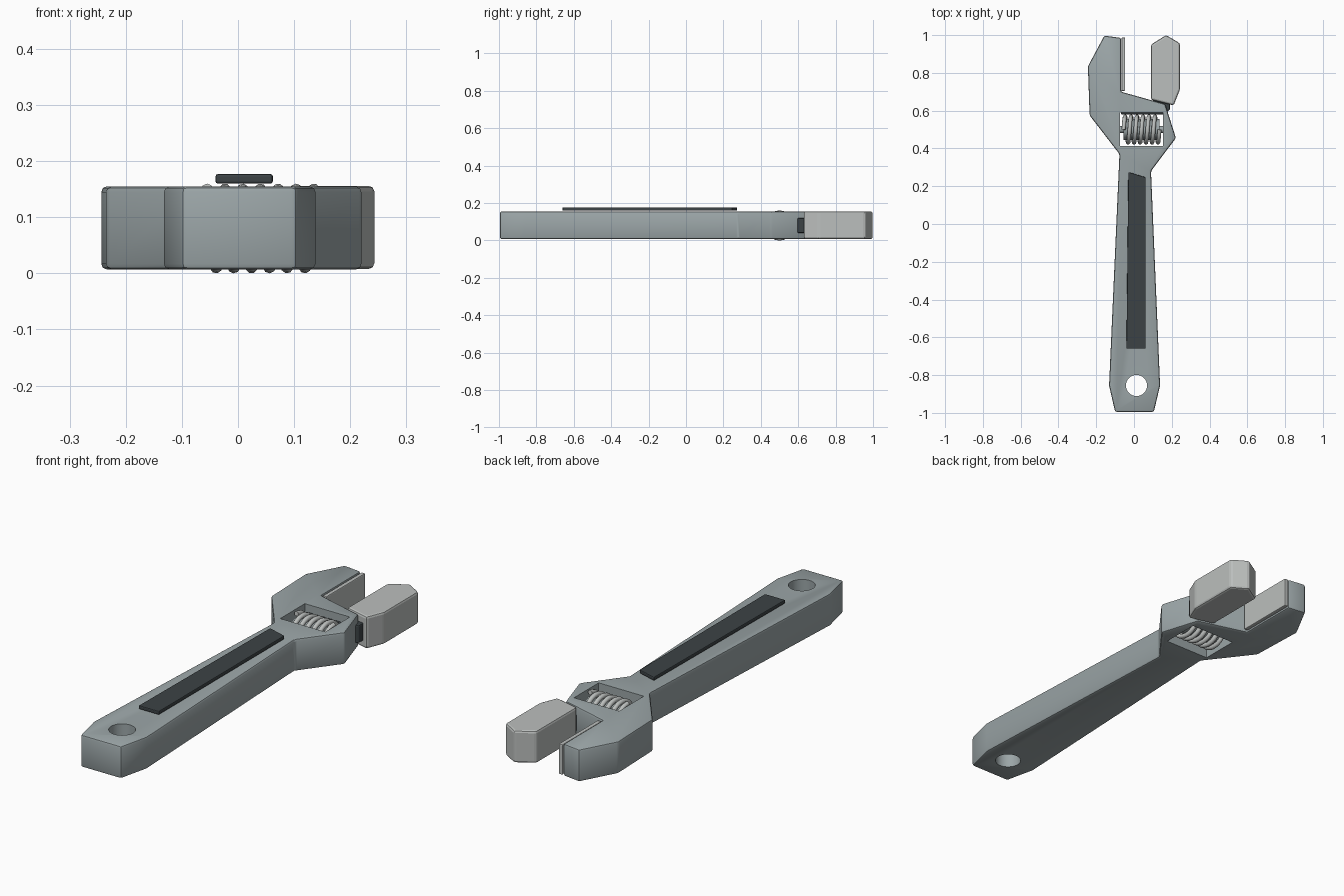
import bpy, bmesh
from math import cos, sin, pi, radians

if "Cube" in bpy.data.objects:
    bpy.data.objects.remove(bpy.data.objects["Cube"])


def material(name, rgb):
    m = bpy.data.materials.new(name)
    m.diffuse_color = (*rgb, 1)
    m.use_nodes = True
    m.node_tree.nodes["Principled BSDF"].inputs["Base Color"].default_value = m.diffuse_color
    return m


steel = material("steel", (0.33, 0.38, 0.39))
bright = material("bright_steel", (0.50, 0.52, 0.51))
dark = material("dark_inlay", (0.045, 0.055, 0.06))


def apply_modifiers(ob):
    bpy.ops.object.select_all(action='DESELECT')
    ob.select_set(True)
    bpy.context.view_layer.objects.active = ob
    for m in list(ob.modifiers):
        bpy.ops.object.modifier_apply(modifier=m.name)


def plate(name, outline, z0, z1, mat=None, bevel=0.0):
    """Extrude an anticlockwise xy outline from z0 to z1, with bevelled edges."""
    bm = bmesh.new()
    face = bm.faces.new([bm.verts.new((x, y, z0)) for x, y in outline])
    new = bmesh.ops.extrude_face_region(bm, geom=[face])["geom"]
    bmesh.ops.translate(bm, vec=(0, 0, z1 - z0),
                        verts=[v for v in new if isinstance(v, bmesh.types.BMVert)])
    bmesh.ops.recalc_face_normals(bm, faces=bm.faces)
    me = bpy.data.meshes.new(name)
    bm.to_mesh(me)
    bm.free()
    ob = bpy.data.objects.new(name, me)
    bpy.context.collection.objects.link(ob)
    if mat:
        me.materials.append(mat)
    if bevel:
        b = ob.modifiers.new("bevel", 'BEVEL')
        b.width, b.segments = bevel, 2
        b.limit_method, b.angle_limit = 'ANGLE', radians(20)
        apply_modifiers(ob)
    return ob


def rect(x0, x1, y0, y1):
    return [(x0, y0), (x1, y0), (x1, y1), (x0, y1)]


def rod(name, x0, x1, radius, mat):
    """Cylinder along x on the worm axis."""
    bpy.ops.mesh.primitive_cylinder_add(vertices=24, radius=radius, depth=x1 - x0,
                                        location=((x0 + x1) / 2, WY, WZ),
                                        rotation=(0, pi / 2, 0))
    ob = bpy.context.object
    ob.name = name
    ob.data.materials.append(mat)
    bpy.ops.object.shade_smooth_by_angle()


WY, WZ = 0.50, 0.08    # worm axis

# Handle, head and fixed jaw in one outline
body = plate("wrench_body", [
    (-0.10, -0.995), (0.105, -0.995), (0.138, -0.855), (0.09, 0.28),
    (0.222, 0.455), (0.165, 0.635), (-0.068, 0.70), (-0.068, 0.985),
    (-0.157, 0.997), (-0.244, 0.835), (-0.235, 0.575), (-0.077, 0.37),
    (-0.132, -0.855)], 0.007, 0.155, steel, 0.01)

# Worm window and hanging hole
window = plate("window_cutter", rect(-0.075, 0.153, 0.412, 0.59), -0.1, 0.3)
hole = plate("hole_cutter", [(0.013 + 0.056 * cos(2 * pi * i / 32),
                              -0.855 + 0.056 * sin(2 * pi * i / 32)) for i in range(32)], -0.1, 0.3)
for cutter in (window, hole):
    b = body.modifiers.new(cutter.name, 'BOOLEAN')
    b.operation, b.solver, b.object = 'DIFFERENCE', 'EXACT', cutter
apply_modifiers(body)
bpy.ops.object.shade_smooth_by_angle(angle=radians(25))
for cutter in (window, hole):
    bpy.data.objects.remove(cutter)

# Fixed jaw pad, sliding jaw and its rack
plate("fixed_jaw_pad", rect(-0.066, -0.047, 0.705, 0.987), 0.012, 0.15, bright, 0.004)
plate("sliding_jaw", [(0.09, 0.658), (0.21, 0.628), (0.243, 0.71), (0.243, 0.957),
                      (0.17, 1.0), (0.09, 0.95)], 0.008, 0.156, bright, 0.01)
plate("jaw_rack", [(-0.07, 0.58), (0.155, 0.58), (0.19, 0.605), (0.19, 0.655), (-0.07, 0.655)],
      0.04, 0.12, dark, 0.005)

# Handle inlay
plate("grip_inlay", [(-0.04, -0.66), (0.062, -0.66), (0.062, 0.247), (-0.03, 0.275)],
      0.160, 0.177, dark, 0.004)

# Worm core, axle and helical thread
rod("worm_core", -0.055, 0.135, 0.055, steel)
rod("worm_axle", -0.078, 0.157, 0.018, steel)
turns, steps = 6, 28
curve = bpy.data.curves.new("worm_thread", 'CURVE')
curve.dimensions = '3D'
curve.bevel_depth, curve.bevel_resolution, curve.use_fill_caps = 0.011, 2, True
spline = curve.splines.new('POLY')
spline.points.add(turns * steps)
for i, p in enumerate(spline.points):
    a = 2 * pi * i / steps
    p.co = (-0.055 + 0.19 * i / (turns * steps), WY + 0.069 * sin(a), WZ + 0.069 * cos(a), 1)
curve.materials.append(bright)
bpy.context.collection.objects.link(bpy.data.objects.new("worm_thread", curve))
